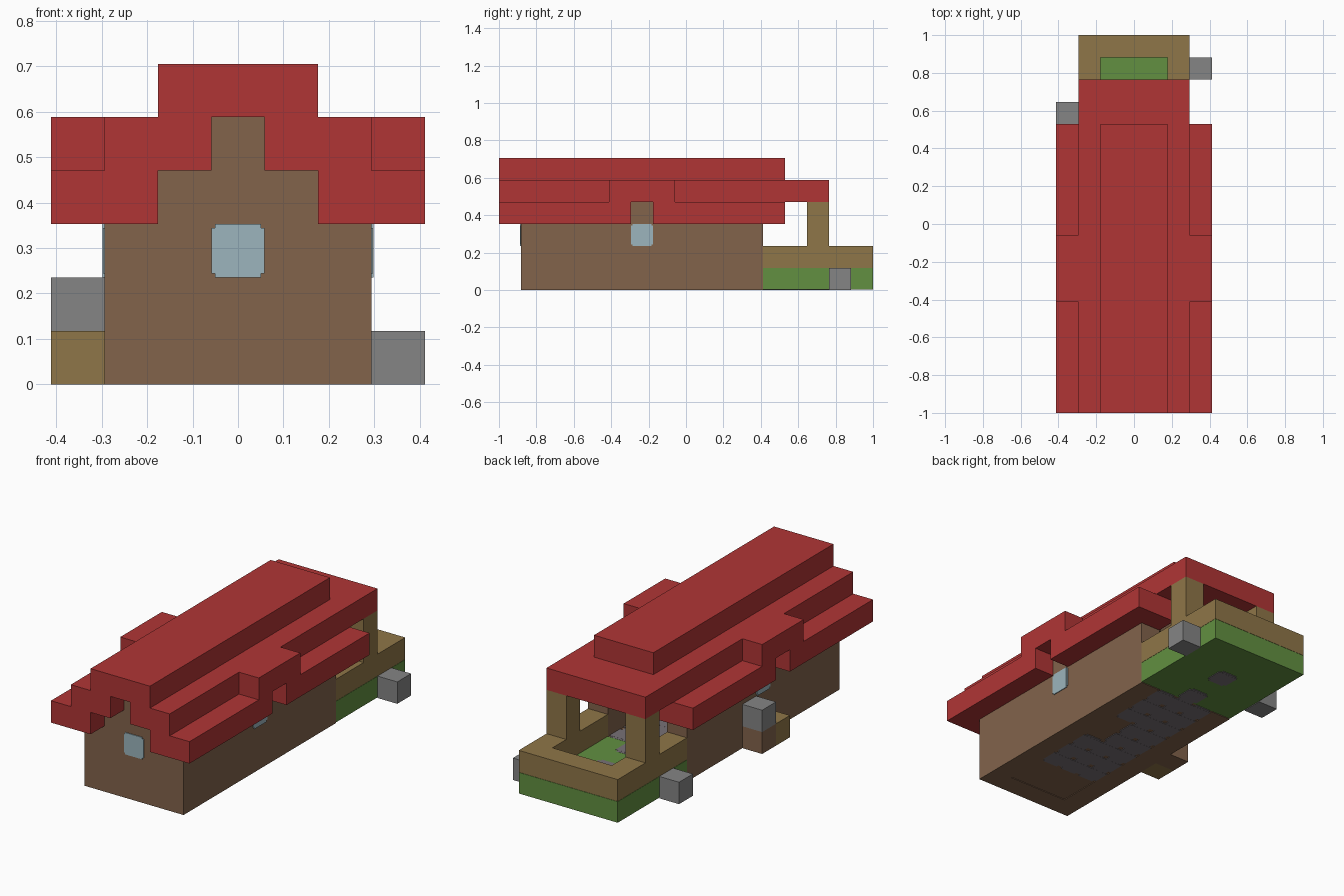
import bpy
import bmesh

cube = bpy.data.objects.get("Cube")
if cube:
    bpy.data.objects.remove(cube, do_unlink=True)

U = 2 / 17  # one building block


def material(name, rgb):
    col = [(c / 255 / 12.92) if c < 11 else ((c / 255 + 0.055) / 1.055) ** 2.4 for c in rgb] + [1]
    m = bpy.data.materials.new(name)
    m.use_nodes = True
    m.diffuse_color = col
    bsdf = next(n for n in m.node_tree.nodes if n.type == 'BSDF_PRINCIPLED')
    bsdf.inputs["Base Color"].default_value = col
    bsdf.inputs["Roughness"].default_value = 0.9
    return m


RED = material("roof red", (176, 53, 53))
BROWN = material("dark wood", (130, 99, 75))
TAN = material("light wood", (143, 118, 72))
GREEN = material("grass green", (98, 144, 65))
GREY = material("stone grey", (133, 133, 133))
PATH = material("gravel grey", (120, 113, 118))
GLASS = material("window glass", (156, 181, 189))


def blocks(name, mat, boxes):
    """Boxes in block units: x from the centre, y from the front, z from the ground."""
    bm = bmesh.new()
    for x0, x1, y0, y1, z0, z1 in boxes:
        vs = bmesh.ops.create_cube(bm, size=1)["verts"]
        for v in vs:
            v.co.x = (x1 if v.co.x > 0 else x0) * U
            v.co.y = (y1 if v.co.y > 0 else y0) * U - 1
            v.co.z = (z1 if v.co.z > 0 else z0) * U
    me = bpy.data.meshes.new(name)
    bm.to_mesh(me)
    bm.free()
    me.materials.append(mat)
    ob = bpy.data.objects.new(name, me)
    bpy.context.collection.objects.link(ob)
    return ob


def both(boxes):
    """Add the mirror image of each box across x."""
    return boxes + [(-b[1], -b[0], *b[2:]) for b in boxes]


# House walls, with an open back doorway
blocks("side_walls", BROWN, both([(1.5, 2.5, 1, 12, 0, 3)]))
blocks("front_wall", BROWN, [(-1.5, 1.5, 1, 2, 0, 3)])
blocks("gables", BROWN, [(-w, w, y, y + 1, k, k + 1)
                         for y in (1, 11) for w, k in ((1.5, 3), (0.5, 4))])
blocks("dormer_walls", BROWN, both([(1.5, 2.5, 6, 7, 3, 4)]))
blocks("house_floor", BROWN, [(-1.5, 1.5, 2, 12, 0.03, 0.97)])

# Stepped roof: lower and middle courses, ridge, porch cover, dormers
blocks("lower_roof", RED, both([(1.5, 3.5, 0, 6, 3, 4), (1.5, 3.5, 7, 13, 3, 4)]))
blocks("middle_roof", RED, both([(0.5, 2.5, 0, 13, 4, 5)]))
blocks("ridge", RED, [(-1.5, 1.5, 0, 13, 5, 6)])
blocks("porch_roof", RED, [(-2.5, 2.5, 13, 15, 4, 5)])
blocks("dormer_roofs", RED, both([(2.5, 3.5, 5, 8, 4, 5)]))

# Porch
blocks("porch_ground", GREEN, [(-2.5, 2.5, 12, 17, 0.03, 0.99)])
blocks("porch_rail", TAN, both([(1.5, 2.5, 12, 16, 1, 2)]) + [(-2.5, 2.5, 16, 17, 1, 2)])
blocks("porch_posts", TAN, both([(1.5, 2.5, 14, 15, 2, 4)]))

# Gravel floor, slightly worn at the corners
cells = [(i, j) for i in (-1, 0, 1) for j in (4, 5, 6, 9, 10, 11)]
cells += [(-1, 7), (0, 7), (-1, 8), (0, 8), (0, 12), (0, 14)]
gravel = []
for i, j in cells:
    gravel.append((i - 0.5, i + 0.5, j + 0.12, j + 0.88, 0, 1))
    gravel.append((i - 0.38, i + 0.38, j, j + 1, 0.004, 0.996))
blocks("gravel_floor", PATH, gravel)

# Window panes with notched corners
T, N = 0.03, 0.07
blocks("front_window", GLASS, [(-0.5, 0.5, 1 - T, 1.01, 2 + N, 3 - N),
                               (-0.5 + N, 0.5 - N, 0.995 - T, 1.01, 2, 3)])
blocks("side_windows", GLASS, both([(2.49, 2.5 + T, 6, 7, 2 + N, 3 - N),
                                    (2.49, 2.505 + T, 6 + N, 7 - N, 2, 3)]))

# Loose blocks outside
blocks("left_stone", GREY, [(2.5, 3.5, 15, 16, 0, 1)])
blocks("right_stone", GREY, [(-3.5, -2.5, 13, 14, 0, 1)])
blocks("pillar_base", BROWN, [(-3.5, -2.5, 7, 8, 0, 1)])
blocks("pillar_stone", GREY, [(-3.5, -2.5, 7, 8, 1, 2)])
blocks("side_step", TAN, [(-3.5, -2.5, 6, 7, 0, 1)])
